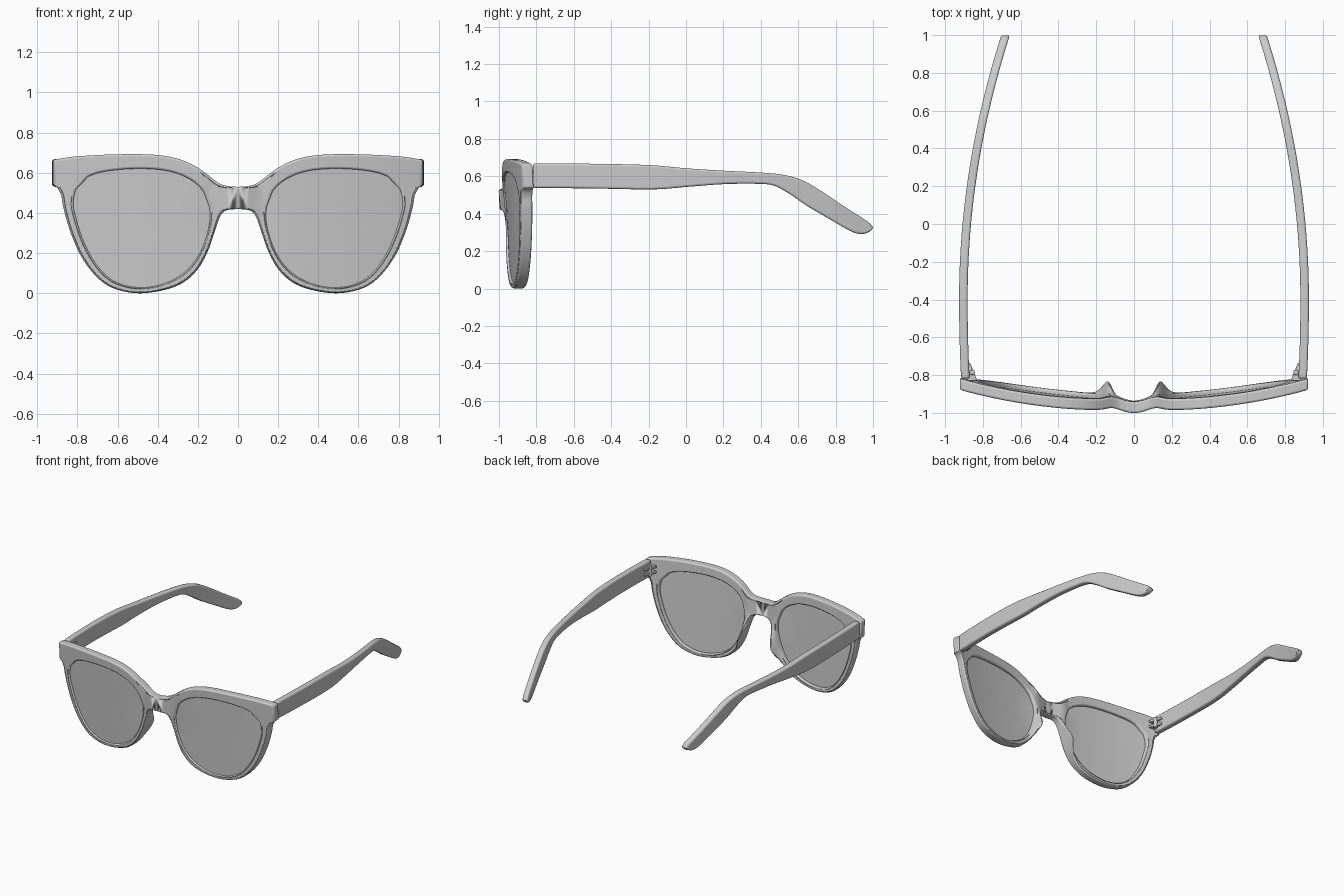
import bpy, bmesh, math
from mathutils import Vector

if "Cube" in bpy.data.objects:
    bpy.data.objects.remove(bpy.data.objects["Cube"])


def spline(pts, n, closed=False):
    """Catmull-Rom curve through points, n samples per span."""
    p = [Vector(q) for q in pts]
    p = [p[-1]] + p + p[:2] if closed else [2 * p[0] - p[1]] + p + [2 * p[-1] - p[-2]]
    out = []
    for i in range(1, len(p) - 2):
        a, b, c, d = p[i - 1:i + 3]
        for k in range(n):
            t = k / n
            out.append(0.5 * (2 * b + (c - a) * t + (2 * a - 5 * b + 4 * c - d) * t ** 2
                              + (3 * b - a - 3 * c + d) * t ** 3))
    return out if closed else out + [p[-2]]


def loft(name, rings, wrap=False, bevel=0.0):
    """Skin closed rings into a mesh, mirrored across x = 0."""
    bm = bmesh.new()
    vs = [[bm.verts.new(v) for v in r] for r in rings]
    m, n = len(vs), len(vs[0])
    for i in range(m if wrap else m - 1):
        for j in range(n):
            k, h = (j + 1) % n, (i + 1) % m
            q = [vs[i][j], vs[i][k], vs[h][k], vs[h][j]]
            if any(abs(v.co.x) > 1e-5 for v in q):   # leave the centre seam open
                bm.faces.new(q)
    if not wrap:
        bm.faces.new(vs[0])
        bm.faces.new(vs[-1])
    bmesh.ops.recalc_face_normals(bm, faces=bm.faces)
    return finish(name, bm, bevel)


def finish(name, bm, bevel):
    me = bpy.data.meshes.new(name)
    bm.to_mesh(me)
    bm.free()
    ob = bpy.data.objects.new(name, me)
    bpy.context.collection.objects.link(ob)
    ob.modifiers.new("mirror", "MIRROR").use_axis[0] = True
    if bevel:
        b = ob.modifiers.new("bevel", "BEVEL")
        b.width, b.segments, b.use_clamp_overlap = bevel, 3, False
        b.limit_method, b.angle_limit = "ANGLE", math.radians(45)
    bpy.ops.object.select_all(action="DESELECT")
    ob.select_set(True)
    bpy.context.view_layer.objects.active = ob
    bpy.ops.object.shade_smooth_by_angle(angle=math.radians(40))
    return ob


# Front outline of one half, and the lens opening (x, z)
top = [(0, .53), (.055, .535), (.1, .552), (.2, .625), (.3, .67), (.42, .69),
       (.6, .692), (.8, .682), (.922, .665)]
low = [(.922, .54), (.897, .52), (.88, .485), (.87, .43), (.84, .32), (.79, .2), (.73, .11),
       (.66, .045), (.58, .012), (.48, 0), (.36, .018), (.27, .055), (.2, .12), (.15, .21),
       (.115, .31), (.09, .38), (.06, .412), (0, .42)]
hole = [(.14, .4), (.16, .485), (.22, .555), (.32, .602), (.45, .62), (.6, .615), (.72, .592),
        (.795, .54), (.82, .45), (.803, .36), (.765, .25), (.71, .15), (.64, .075), (.55, .036),
        (.45, .03), (.35, .055), (.26, .11), (.19, .2), (.15, .31)]
CX, CZ = .48, .45


def angle(p):
    return math.atan2(p[1] - CZ, CX - p[0]) % (2 * math.pi)


opening = sorted((angle(p), p) for p in spline(hole, 8, True))
opening = ([(opening[-1][0] - 2 * math.pi, opening[-1][1])] + opening
           + [(opening[0][0] + 2 * math.pi, opening[0][1])])


def at_angle(a):
    """Point on the lens opening at a given angle."""
    for (a0, p0), (a1, p1) in zip(opening, opening[1:]):
        if a <= a1:
            return p0.lerp(p1, (a - a0) / max(a1 - a0, 1e-9))
    return opening[-1][1]


def bell(v, c, w):
    return math.exp(-((v - c) / w) ** 2)


def front_y(x, z):
    """Wrapped, slightly tilted front surface with a raised bridge."""
    return (-.988 + .135 * max(x, 0) ** 2.2 + .055 * (.6 - z)
            - .018 * bell(x, 0, .06) + .01 * bell(x, .12, .04))


# Frame: strip between lens opening and outline, with flared nose pads at the back
outer = spline(top, 5) + spline(low, 5)
inner, last = [], 0
for p in outer:
    last = max(last + .004, angle(p))
    inner.append(at_angle(last))
ROWS = 6
front, back = [], []
for i in range(ROWS + 1):
    t = i / ROWS
    flat = [a.lerp(b, t) for a, b in zip(inner, outer)]
    front.append([(x, front_y(x, z), z) for x, z in flat])
    back.append([(x, front_y(x, z) + .06 + .075 * t * bell(z, .25, .11) * bell(x, .15, .07), z)
                 for x, z in flat])
frame = loft("front_frame", front + back[::-1], wrap=True, bevel=.011)
frame.modifiers["mirror"].use_clip = True

# Lenses: thin curved plates seated in the openings
rim = [at_angle(2 * math.pi * k / 96) for k in range(96)]
mid = Vector((.48, .34))
steps = [.04, .3, .55, .8, 1.012]


def lens_ring(s, depth):
    pts = [mid.lerp(p, s) for p in rim]
    return [(x, front_y(x, z) + depth, z) for x, z in pts]


loft("lenses", [lens_ring(s, .012) for s in steps] + [lens_ring(s, .036) for s in steps[::-1]])

# Temples: upper edge (y, z) and lower edge (y, z) along the arm
arm = [(-.818, .668, -.818, .538), (-.5, .667, -.5, .535), (-.2, .66, -.18, .53),
       (0, .643, 0, .543), (.2, .63, .2, .558), (.4, .62, .38, .56), (.52, .608, .47, .55),
       (.62, .58, .55, .508), (.72, .523, .65, .44), (.84, .443, .77, .37), (.93, .385, .87, .312),
       (.975, .355, .92, .293), (.995, .335, .95, .292), (1.0, .32, .98, .302)]


def arm_x(y):
    return .926 - (.114 if y > -.4 else .06) * (y + .4) ** 2


rings = []
for yt, zt, yb, zb in spline(arm, 5):
    xt, xb = arm_x(yt), arm_x(yb)
    rings.append([(xt, yt, zt), (xt - .045, yt, zt), (xb - .045, yb, zb), (xb, yb, zb)])
loft("temples", rings, bevel=.011)

# Hinges: mounting wedge on the frame, leaf on the temple, stacked barrel
wedge = [(.83, -.83), (.885, -.83), (.885, -.735), (.868, -.735), (.845, -.79)]
for name, z0, z1 in (("hinge_upper_leaf", .612, .63), ("hinge_lower_leaf", .57, .588)):
    loft(name, [[(x, y, z) for x, y in wedge] for z in (z0, z1)], bevel=.003)
barrel = [(.857 + .014 * math.cos(a), -.785 + .014 * math.sin(a))
          for a in (2 * math.pi * k / 20 for k in range(20))]
loft("hinge_barrel", [[(x, y, z) for x, y in barrel] for z in (.56, .64)], bevel=.002)
